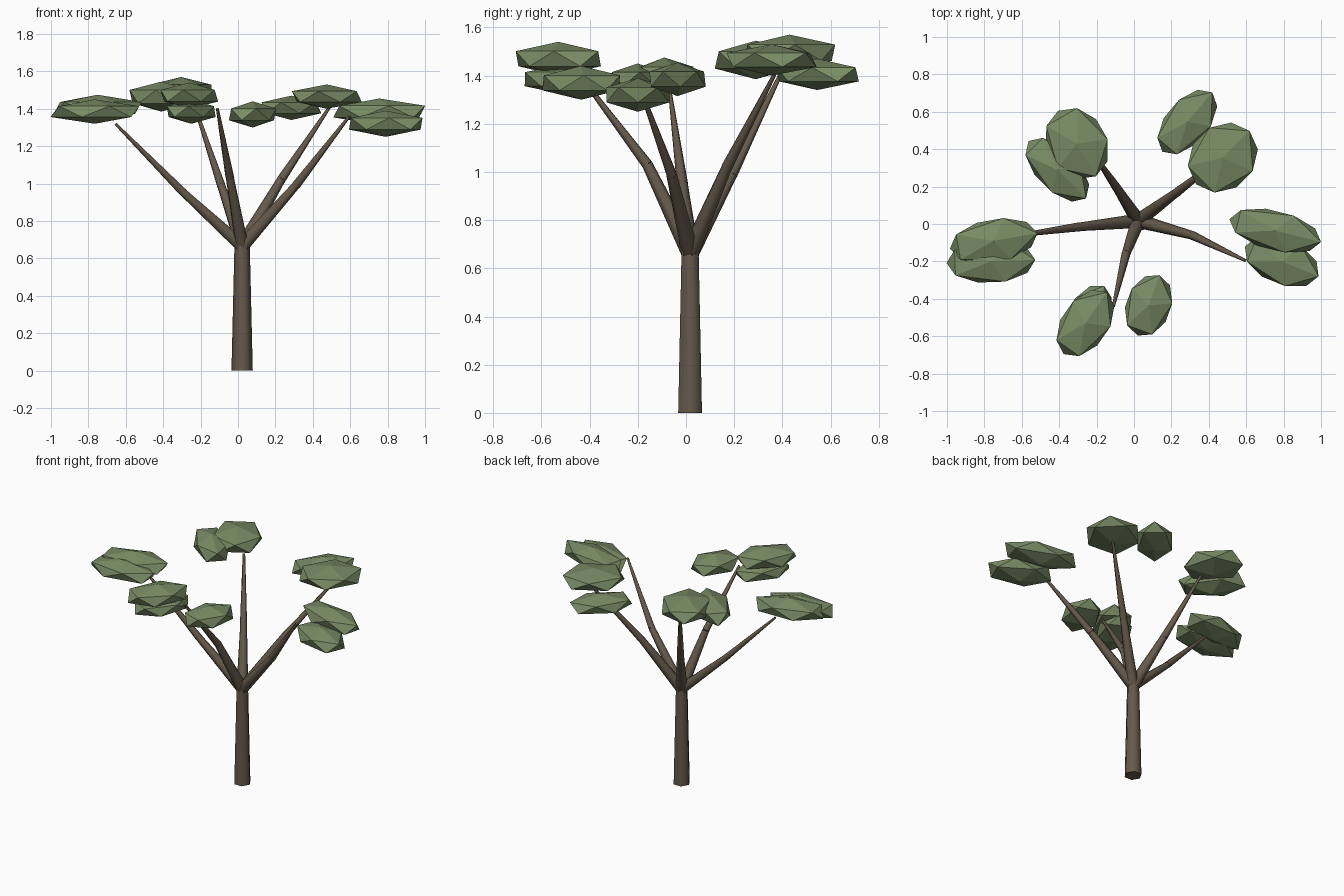
import bpy, bmesh, math
from mathutils import Vector, Matrix

if "Cube" in bpy.data.objects:
    bpy.data.objects.remove(bpy.data.objects["Cube"])


def material(name, color):
    m = bpy.data.materials.new(name)
    m.diffuse_color = color
    m.use_nodes = True
    m.node_tree.nodes["Principled BSDF"].inputs["Base Color"].default_value = m.diffuse_color
    return m


BARK = material("bark", (0.13, 0.10, 0.07, 1))
LEAF = material("leaf", (0.19, 0.26, 0.13, 1))


def finish(name, bm, mat):
    me = bpy.data.meshes.new(name)
    bm.to_mesh(me)
    bm.free()
    me.materials.append(mat)
    ob = bpy.data.objects.new(name, me)
    bpy.context.collection.objects.link(ob)
    return ob


def add_taper(bm, a, b, r1, r2):
    """Six-sided tapered limb from a to b."""
    a, b = Vector(a), Vector(b)
    d = b - a
    mat = (Matrix.Translation((a + b) / 2) @ d.to_track_quat('Z', 'Y').to_matrix().to_4x4()
           @ Matrix.Rotation(math.radians(90), 4, 'Z'))
    bmesh.ops.create_cone(bm, cap_ends=True, segments=6, radius1=r1, radius2=r2,
                          depth=d.length, matrix=mat)


def smooth(ob):
    bpy.ops.object.select_all(action='DESELECT')
    ob.select_set(True)
    bpy.context.view_layer.objects.active = ob
    bpy.ops.object.shade_smooth_by_angle(angle=math.radians(65))


# Trunk
FORK = (0.022, 0.017, 0.665)
bm = bmesh.new()
bmesh.ops.create_cone(bm, cap_ends=True, segments=6, radius1=0.057, radius2=0.041, depth=0.67,
                      matrix=Matrix.Translation((0.022, 0.017, 0.335)) @ Matrix.Rotation(math.radians(90), 4, 'Z'))
smooth(finish("trunk", bm, BARK))

# Branches: each has a lower and an upper limb meeting at a bend
BRANCHES = {
    "left": ((-0.29, -0.015, 0.95), (-0.655, -0.065, 1.32)),
    "right": ((0.31, -0.06, 0.99), (0.595, -0.195, 1.36)),
    "back_right": ((0.23, 0.17, 1.02), (0.49, 0.37, 1.41)),
    "back_left": ((-0.09, 0.19, 0.99), (-0.23, 0.395, 1.41)),
    "front": ((-0.043, -0.16, 1.03), (-0.11, -0.44, 1.40)),
}
for name, (bend, tip) in BRANCHES.items():
    bm = bmesh.new()
    add_taper(bm, FORK, bend, 0.038, 0.023)
    add_taper(bm, bend, tip, 0.024, 0.008)
    smooth(finish(name + "_branch", bm, BARK))

# Leaf pads: centre, half length, half width, half height, turn in degrees
PADS = {
    "left_inner": ((-0.75, -0.09, 1.405), 0.235, 0.115, 0.07, 10),
    "left_outer": ((-0.765, -0.20, 1.385), 0.235, 0.115, 0.065, 2),
    "right_inner": ((0.755, -0.035, 1.385), 0.25, 0.105, 0.07, -14),
    "right_outer": ((0.79, -0.20, 1.32), 0.21, 0.12, 0.07, -22),
    "back_right_inner": ((0.475, 0.355, 1.465), 0.20, 0.17, 0.065, 45),
    "back_right_outer": ((0.285, 0.545, 1.405), 0.205, 0.115, 0.065, 50),
    "back_left_upper": ((-0.305, 0.43, 1.495), 0.20, 0.16, 0.075, -60),
    "back_left_lower": ((-0.41, 0.29, 1.465), 0.215, 0.11, 0.08, -45),
    "front_upper": ((-0.26, -0.53, 1.47), 0.20, 0.125, 0.07, 55),
    "front_lower": ((-0.25, -0.50, 1.385), 0.19, 0.11, 0.065, 62),
    "front_side": ((0.078, -0.435, 1.37), 0.17, 0.12, 0.07, 70),
}
for name, (c, l, w, h, turn) in PADS.items():
    bm = bmesh.new()
    mat = (Matrix.Translation(c) @ Matrix.Rotation(math.radians(turn), 4, 'Z')
           @ Matrix.Diagonal((l / 0.885, w / 0.885, h, 1)))
    bmesh.ops.create_icosphere(bm, subdivisions=1, radius=1, matrix=mat)
    finish(name + "_leaves", bm, LEAF)
